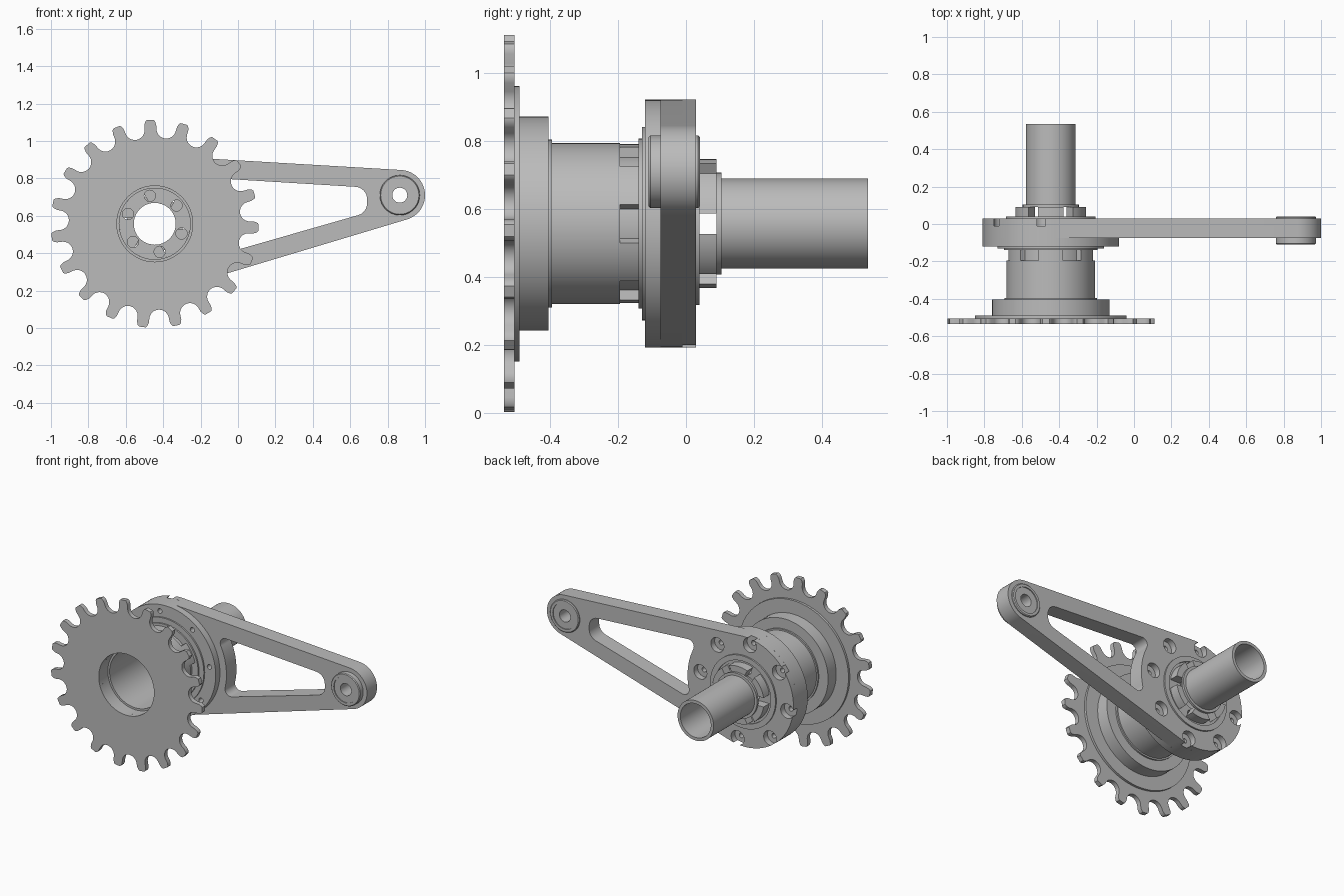
import bpy, bmesh
from math import sin, cos, pi, radians, acos, atan2, asin
from mathutils import Vector, Matrix

if "Cube" in bpy.data.objects:
    bpy.data.objects.remove(bpy.data.objects["Cube"], do_unlink=True)

steel = bpy.data.materials.new("plain_grey_steel")
steel.use_nodes = True
steel.diffuse_color = (0.5, 0.5, 0.5, 1)
for node in steel.node_tree.nodes:
    if node.type == 'BSDF_PRINCIPLED':
        node.inputs["Base Color"].default_value = (0.5, 0.5, 0.5, 1)

AXIS = Vector((-0.445, 0.557))   # main axle in the x, z plane
TIP = Vector((0.865, 0.71))      # far end of the arm
HUB_R, TIP_R = 0.365, 0.135


def polar(centre, r, deg):
    a = radians(deg)
    return centre + Vector((cos(a), sin(a))) * r


def arc(centre, r, a, b, n):
    return [polar(centre, r, a + (b - a) * i / n) for i in range(n + 1)]


def circle(centre, r, n=64):
    return arc(centre, r, 0, 360, n)[:-1]


def finish(name, bm):
    bmesh.ops.remove_doubles(bm, verts=bm.verts, dist=1e-5)
    bmesh.ops.recalc_face_normals(bm, faces=bm.faces)
    mesh = bpy.data.meshes.new(name)
    bm.to_mesh(mesh)
    bm.free()
    mesh.materials.append(steel)
    obj = bpy.data.objects.new(name, mesh)
    bpy.context.collection.objects.link(obj)
    bpy.ops.object.select_all(action='DESELECT')
    obj.select_set(True)
    bpy.context.view_layer.objects.active = obj
    bpy.ops.object.shade_smooth_by_angle(angle=radians(30))
    return obj


def plate(name, loops, y0, y1):
    """Extrude filled outlines (outer loop plus holes) from y0 to y1."""
    curve = bpy.data.curves.new(name + "_outline", 'CURVE')
    curve.dimensions = '2D'
    curve.fill_mode = 'BOTH'
    curve.extrude = (y1 - y0) / 2
    for loop in loops:
        spline = curve.splines.new('POLY')
        spline.points.add(len(loop) - 1)
        for point, p in zip(spline.points, loop):
            point.co = (p.x, p.y, 0, 1)
        spline.use_cyclic_u = True
    helper = bpy.data.objects.new(name + "_outline", curve)
    bpy.context.collection.objects.link(helper)
    dg = bpy.context.evaluated_depsgraph_get()
    mesh = bpy.data.meshes.new_from_object(helper.evaluated_get(dg))
    bm = bmesh.new()
    bm.from_mesh(mesh)
    bpy.data.objects.remove(helper, do_unlink=True)
    bpy.data.meshes.remove(mesh)
    bm.transform(Matrix.Translation((0, (y0 + y1) / 2, 0)) @ Matrix.Rotation(pi / 2, 4, 'X'))
    return finish(name, bm)


def lathe(name, centre, profile, n=72):
    """Turn a closed (radius, y) profile about an axis along y."""
    bm = bmesh.new()
    rings = []
    for i in range(n):
        u = polar(Vector((0, 0)), 1, 360 * i / n)
        rings.append([bm.verts.new((centre.x + u.x * r, y, centre.y + u.y * r)) for r, y in profile])
    for i in range(n):
        a, b = rings[i], rings[(i + 1) % n]
        for j in range(len(profile)):
            k = (j + 1) % len(profile)
            bm.faces.new((a[j], a[k], b[k], b[j]))
    return finish(name, bm)


def fillet(corners):
    """Round a polygon given as (point, radius)."""
    out = []
    for i, (p, r) in enumerate(corners):
        if r == 0:
            out.append(p)
            continue
        u = (corners[i - 1][0] - p).normalized()
        v = (corners[(i + 1) % len(corners)][0] - p).normalized()
        half = acos(u.dot(v)) / 2
        mid = p + (u + v).normalized() * (r / sin(half))
        t = r * cos(half) / sin(half)
        s, e = p + u * t - mid, p + v * t - mid
        a0, a1 = atan2(s.y, s.x), atan2(e.y, e.x)
        sweep = (a1 - a0 + pi) % (2 * pi) - pi
        out += [mid + Vector((cos(a0 + sweep * k / 8), sin(a0 + sweep * k / 8))) * r for k in range(9)]
    return out


# Toothed wheel
TEETH, PITCH_R, SEAT_R = 19, 0.512, 0.0526
wheel = []
for k in range(TEETH):
    ang = 92.6 + 360 / TEETH * (k + 0.5)
    u = polar(Vector((0, 0)), 1, ang)
    v = Vector((-u.y, u.x))
    seat = [(SEAT_R * sin(radians(d)), PITCH_R - SEAT_R * cos(radians(d))) for d in range(-75, 76, 15)]
    flank = [(0.056, 0.528), (0.065, 0.545), (0.074, 0.551)]
    gap = [(-s, r) for s, r in reversed(flank)] + seat + flank
    wheel += [AXIS + u * r + v * s for s, r in gap]
plate("sprocket_plate", [wheel, circle(AXIS, 0.203)], -0.535, -0.505)

# Stepped carrier behind the wheel
lathe("sprocket_carrier", AXIS, [
    (0.203, -0.505), (0.405, -0.505), (0.405, -0.49), (0.315, -0.49), (0.315, -0.405),
    (0.247, -0.405), (0.247, -0.395), (0.237, -0.395), (0.237, -0.195), (0.205, -0.195),
    (0.205, -0.14), (0.19, -0.14), (0.19, -0.44), (0.203, -0.44)])


def dogs(name, r0, half0, r1, half1, y0, y1):
    for k in range(6):
        a = 30 + 60 * k
        loop = arc(AXIS, r1, a - half1, a + half1, 8) + arc(AXIS, r0, a + half0, a - half0, 8)
        plate(f"{name}_{k + 1}", [loop], y0, y1)


dogs("coupling_dog", 0.2, 18, 0.234, 16, -0.195, -0.14)

# Bearing sleeve through the arm hub
lathe("bearing_sleeve", AXIS, [
    (0.19, -0.14), (0.25, -0.14), (0.25, -0.13), (0.285, -0.13), (0.285, -0.12),
    (0.24, -0.12), (0.24, 0.04), (0.205, 0.04), (0.205, 0.03), (0.19, 0.03)])
wall_holes = [circle(polar(AXIS, 0.152, 40 + 60 * k), 0.03, 24) for k in range(6)]
plate("drilled_wall", [circle(AXIS, 0.19), circle(AXIS, 0.112)] + wall_holes, -0.05, 0.03)

# Arm outline: two circles joined by tangents, with rim notches if wanted
axis_line = TIP - AXIS
base = atan2(axis_line.y, axis_line.x)
spread = acos((HUB_R - TIP_R) / axis_line.length)
top, bottom = [(base + s * spread) * 180 / pi for s in (1, -1)]
BOLT_ANGLES = [8 + 45 * k for k in range(8)]
NOTCH_C, NOTCH_R = 0.322, 0.048


def arm_outline(notched):
    pts = arc(TIP, TIP_R, bottom, top, 32)
    if not notched:
        return pts + arc(AXIS, HUB_R, top, bottom + 360, 60)
    delta = acos((HUB_R ** 2 + NOTCH_C ** 2 - NOTCH_R ** 2) / (2 * HUB_R * NOTCH_C))
    phi = atan2(HUB_R * sin(delta), HUB_R * cos(delta) - NOTCH_C) * 180 / pi
    delta *= 180 / pi
    start = top
    for t in [a for a in BOLT_ANGLES if top < a < bottom + 360]:
        pts += arc(AXIS, HUB_R, start, t - delta, 10)
        pts += arc(polar(AXIS, NOTCH_C, t), NOTCH_R, t - phi, t + phi - 360, 20)[1:-1]
        start = t + delta
    return pts + arc(AXIS, HUB_R, start, bottom + 360, 3)


# Window between the two arm rails
window = fillet(
    [(Vector((-0.11, 0.8)), 0.04), (Vector((0.69, 0.751)), 0.065),
     (Vector((0.69, 0.617)), 0.065), (Vector((-0.06, 0.402)), 0.04)]
    + [(polar(AXIS, 0.413, -11 + 6 * k), 0) for k in range(7)])

hub_bore, tip_bore = circle(AXIS, 0.24), circle(TIP, 0.085, 48)
screw_holes = [circle(polar(AXIS, 0.322, a), 0.016, 16) for a in BOLT_ANGLES]
inner_sinks = [circle(polar(AXIS, NOTCH_C, a), NOTCH_R, 24)
               for a in BOLT_ANGLES if not top < a < bottom + 360]
plate("hub_front", [circle(AXIS, HUB_R, 96), hub_bore] + screw_holes, -0.12, -0.075)
plate("arm_front", [arm_outline(False), hub_bore, tip_bore, window] + screw_holes, -0.075, -0.01)
plate("arm_back", [arm_outline(True), hub_bore, tip_bore, window] + inner_sinks, -0.01, 0.03)

# Bushing at the arm end
lathe("end_bushing", TIP, [
    (0.04, -0.104), (0.085, -0.104), (0.085, -0.11), (0.102, -0.11), (0.107, -0.105),
    (0.107, -0.075), (0.085, -0.075), (0.085, 0.03), (0.107, 0.03), (0.107, 0.036),
    (0.102, 0.041), (0.085, 0.041), (0.085, 0.035), (0.04, 0.035)], 48)

# Slotted collar and hollow shaft
SLOT = 0.03
dogs("collar_dog", 0.12, 30 - asin(SLOT / 0.12) * 180 / pi,
     0.19, 30 - asin(SLOT / 0.19) * 180 / pi, 0.03, 0.09)
lathe("hollow_shaft", AXIS, [
    (0.112, 0.09), (0.15, 0.09), (0.15, 0.105), (0.1325, 0.105), (0.1325, 0.535), (0.112, 0.535)])
